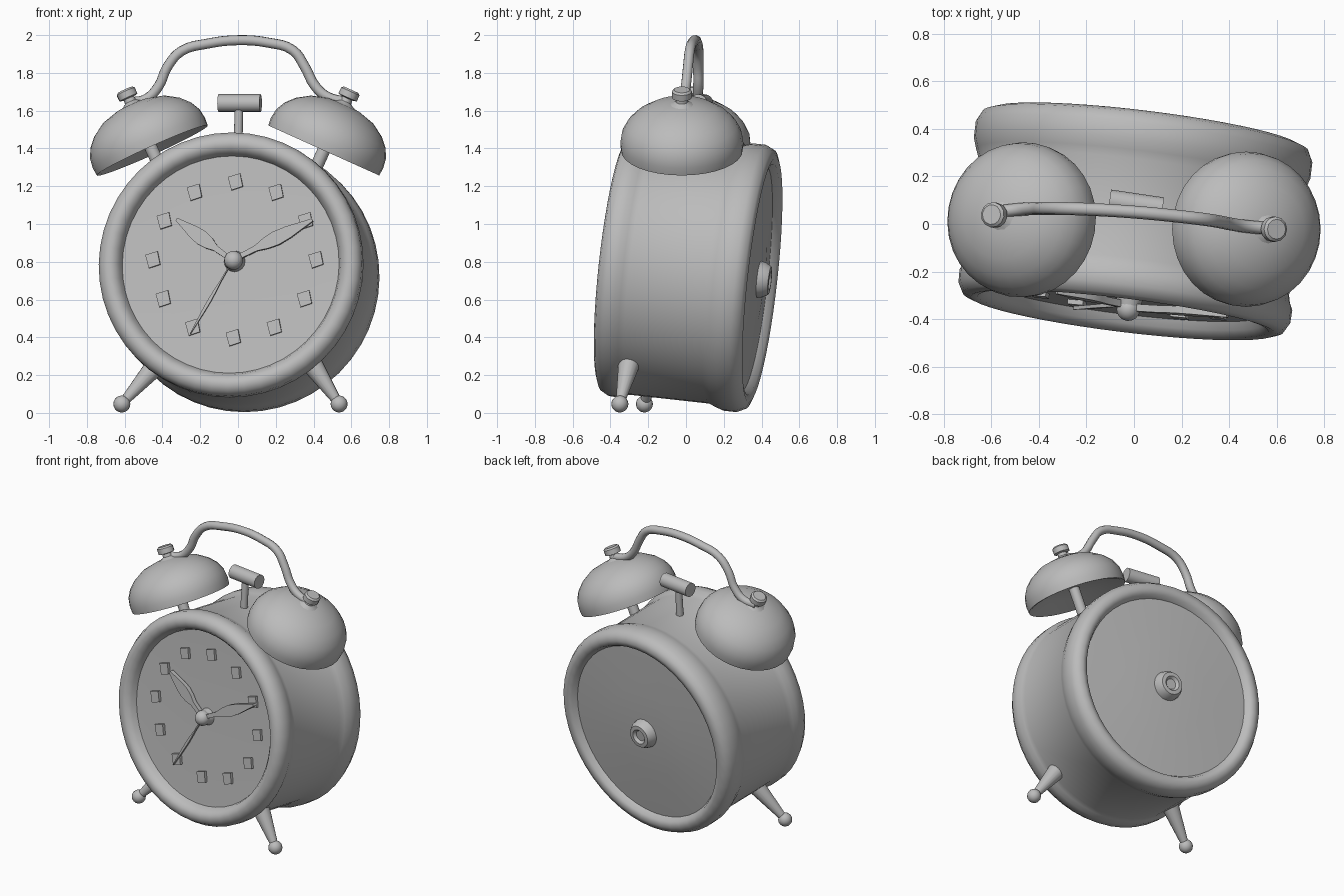
import bpy, bmesh, math
from mathutils import Matrix, Vector

if "Cube" in bpy.data.objects:
    bpy.data.objects.remove(bpy.data.objects["Cube"])

grey = bpy.data.materials.new("plain grey")
grey.diffuse_color = (0.5, 0.5, 0.5, 1)
grey.use_nodes = True
grey.node_tree.nodes["Principled BSDF"].inputs["Base Color"].default_value = grey.diffuse_color

# Leaning, slightly turned frame of the clock case: local +y runs front to back
BODY = (Matrix.Translation((0, 0, 0.75)) @ Matrix.Rotation(math.radians(-7), 4, 'Z')
        @ Matrix.Rotation(math.radians(-6.3), 4, 'X'))


def finish(name, bm, matrix=Matrix(), angle=40):
    bmesh.ops.transform(bm, matrix=matrix, verts=bm.verts)
    bmesh.ops.recalc_face_normals(bm, faces=bm.faces)
    me = bpy.data.meshes.new(name)
    bm.to_mesh(me)
    bm.free()
    ob = bpy.data.objects.new(name, me)
    bpy.context.collection.objects.link(ob)
    me.materials.append(grey)
    bpy.ops.object.select_all(action='DESELECT')
    ob.select_set(True)
    bpy.context.view_layer.objects.active = ob
    bpy.ops.object.shade_smooth_by_angle(angle=math.radians(angle))
    return ob


def lathe(name, profile, origin, axis, sides=32, angle=40):
    """Revolve (height, radius) points around an axis."""
    bm = bmesh.new()
    vs = [bm.verts.new((r, 0, h)) for h, r in profile]
    es = [bm.edges.new(p) for p in zip(vs, vs[1:])]
    bmesh.ops.spin(bm, geom=vs + es, axis=(0, 0, 1), cent=(0, 0, 0),
                   angle=math.tau, steps=sides, use_duplicate=False)
    bmesh.ops.remove_doubles(bm, verts=bm.verts, dist=1e-4)
    turn = Vector(axis).to_track_quat('Z', 'Y').to_matrix().to_4x4()
    return finish(name, bm, Matrix.Translation(origin) @ turn, angle)


def rod(name, a, b, r1, r2, sides=16):
    d = Vector(b) - Vector(a)
    n = d.length
    return lathe(name, [(0, 0), (0, r1), (n, r2), (n, 0)], a, d, sides)


def ball(name, centre, r, matrix=Matrix()):
    bm = bmesh.new()
    bmesh.ops.create_uvsphere(bm, u_segments=16, v_segments=10, radius=r)
    return finish(name, bm, matrix @ Matrix.Translation(centre), 60)


def plate(name, outline, front, depth):
    """Upright plate from (x, z) points in the case frame."""
    bm = bmesh.new()
    f = bm.faces.new([bm.verts.new((x, front, z)) for x, z in outline])
    g = bmesh.ops.extrude_face_region(bm, geom=[f])
    bmesh.ops.translate(bm, vec=(0, depth, 0),
                        verts=[v for v in g['geom'] if isinstance(v, bmesh.types.BMVert)])
    return finish(name, bm, BODY, 30)


def on_body(x, y, z):
    return BODY @ Vector((x, y, z))


centre = on_body(0, 0, 0)
back_dir = BODY.to_3x3() @ Vector((0, 1, 0))

# Case with rolled front and back rims
lathe("case", [(-0.31, 0.575), (-0.355, 0.59), (-0.382, 0.615), (-0.388, 0.645),
               (-0.375, 0.68), (-0.335, 0.702), (-0.28, 0.704), (-0.25, 0.69),
               (-0.22, 0.683), (0.2, 0.683), (0.235, 0.697), (0.28, 0.712),
               (0.35, 0.712), (0.395, 0.69), (0.41, 0.65), (0.40, 0.615),
               (0.35, 0.59)], centre, back_dir, 48, 50)
lathe("dial", [(-0.315, 0), (-0.315, 0.4), (-0.32, 0.585)], centre, back_dir, 48)
lathe("back_plate", [(0.395, 0), (0.385, 0.3), (0.365, 0.6)], centre, back_dir, 48)

# Winding knob at the back, with a dished end
lathe("winding_knob", [(0.38, 0.1), (0.42, 0.092), (0.45, 0.075), (0.452, 0.05),
                       (0.435, 0.035), (0.435, 0)], centre, back_dir, 20)

# Hour markers: small raised lozenges
for i in range(12):
    a = math.tau * i / 12
    cx, cz = 0.02 + 0.435 * math.sin(a), 0.025 + 0.415 * math.cos(a)
    plate("hour_marker", [(cx - 0.04, cz + 0.025), (cx - 0.02, cz - 0.045),
                          (cx + 0.04, cz - 0.025), (cx + 0.025, cz + 0.045)], -0.335, 0.025)


# Hands: leaf outlines pointing along a direction from the hub
def hand(name, tip, wide, front, depth=0.02):
    d = Vector(tip)
    n = Vector((-d.y, d.x)).normalized()
    steps = [(0, .3), (.3, .4), (.42, .8), (.55, 1), (.7, .85), (.88, .45), (1, .2)]
    side = [Vector((0.012, 0.018)) + d * t + n * wide * w for t, w in steps]
    other = [Vector((0.012, 0.018)) + d * t - n * wide * w for t, w in reversed(steps)]
    plate(name, side + other, front, depth)


hand("hour_hand", (-0.30, 0.22), 0.04, -0.36, 0.03)
hand("minute_hand", (0.425, 0.215), 0.038, -0.37, 0.03)
hand("second_hand", (-0.22, -0.39), 0.009, -0.35, 0.015)
ball("hand_hub", (0.02, -0.362, 0.018), 0.05, BODY)
rod("hand_spindle", on_body(0.02, -0.36, 0.018), on_body(0.02, -0.30, 0.018), 0.045, 0.06)

# Bells, their posts and top nuts
for side, y, name in ((-1, 0.015, "left"), (1, -0.022, "right")):
    c = Vector((0.455 * side, y, 1.392))
    ax = Vector((0.41 * side, 0.07 if side < 0 else 0.0, 0.91)).normalized()
    lathe(name + "_bell", [(0.06, 0), (0.05, 0.2), (0.0, 0.305), (-0.003, 0.322),
                           (0.04, 0.326), (0.095, 0.318), (0.145, 0.292), (0.19, 0.25),
                           (0.235, 0.18), (0.26, 0.09), (0.27, 0)], c, ax, 32, 50)
    rod(name + "_bell_post", c - ax * 0.12, c + ax * 0.1, 0.034, 0.034)
    lathe(name + "_bell_nut", [(0.25, 0.09), (0.27, 0.045), (0.28, 0.032), (0.30, 0.03),
                               (0.305, 0.053), (0.34, 0.053), (0.35, 0.042), (0.35, 0)],
          c, ax, 12)

# Carrying handle swept along an arch
path = [(-0.58, .05, 1.645), (-0.49, .06, 1.66), (-0.42, .065, 1.73), (-0.375, .065, 1.83),
        (-0.30, .065, 1.915), (-0.16, .06, 1.955), (0, .05, 1.973), (0.16, .035, 1.96),
        (0.29, .02, 1.92), (0.355, .01, 1.83), (0.405, .0, 1.735), (0.47, -.01, 1.675),
        (0.58, -.02, 1.645)]
cu = bpy.data.curves.new("handle_path", 'CURVE')
cu.dimensions = '3D'
cu.bevel_depth = 0.027
cu.bevel_resolution = 3
cu.use_fill_caps = True
cu.resolution_u = 4
sp = cu.splines.new('BEZIER')
sp.bezier_points.add(len(path) - 1)
for bp, co in zip(sp.bezier_points, path):
    bp.co = co
    bp.handle_left_type = bp.handle_right_type = 'AUTO'
tmp = bpy.data.objects.new("handle_path", cu)
bpy.context.collection.objects.link(tmp)
bpy.context.view_layer.update()
bm = bmesh.new()
bm.from_mesh(tmp.evaluated_get(bpy.context.evaluated_depsgraph_get()).to_mesh())
bpy.data.objects.remove(tmp)
finish("handle", bm)

# Hammer between the bells
rod("hammer_stem", (0, 0.065, 1.40), (0.005, 0.075, 1.62), 0.024, 0.022)
rod("hammer_head", (-0.103, 0.098, 1.64), (0.12, 0.065, 1.64), 0.047, 0.047)

# Splayed front legs with ball feet
for name, foot, top in (("left", (-0.615, -0.22, 0.047), (-0.40, -0.15, 0.29)),
                        ("right", (0.535, -0.35, 0.047), (0.37, -0.295, 0.29))):
    ball(name + "_foot", foot, 0.045)
    rod(name + "_leg", foot, top, 0.022, 0.062)
